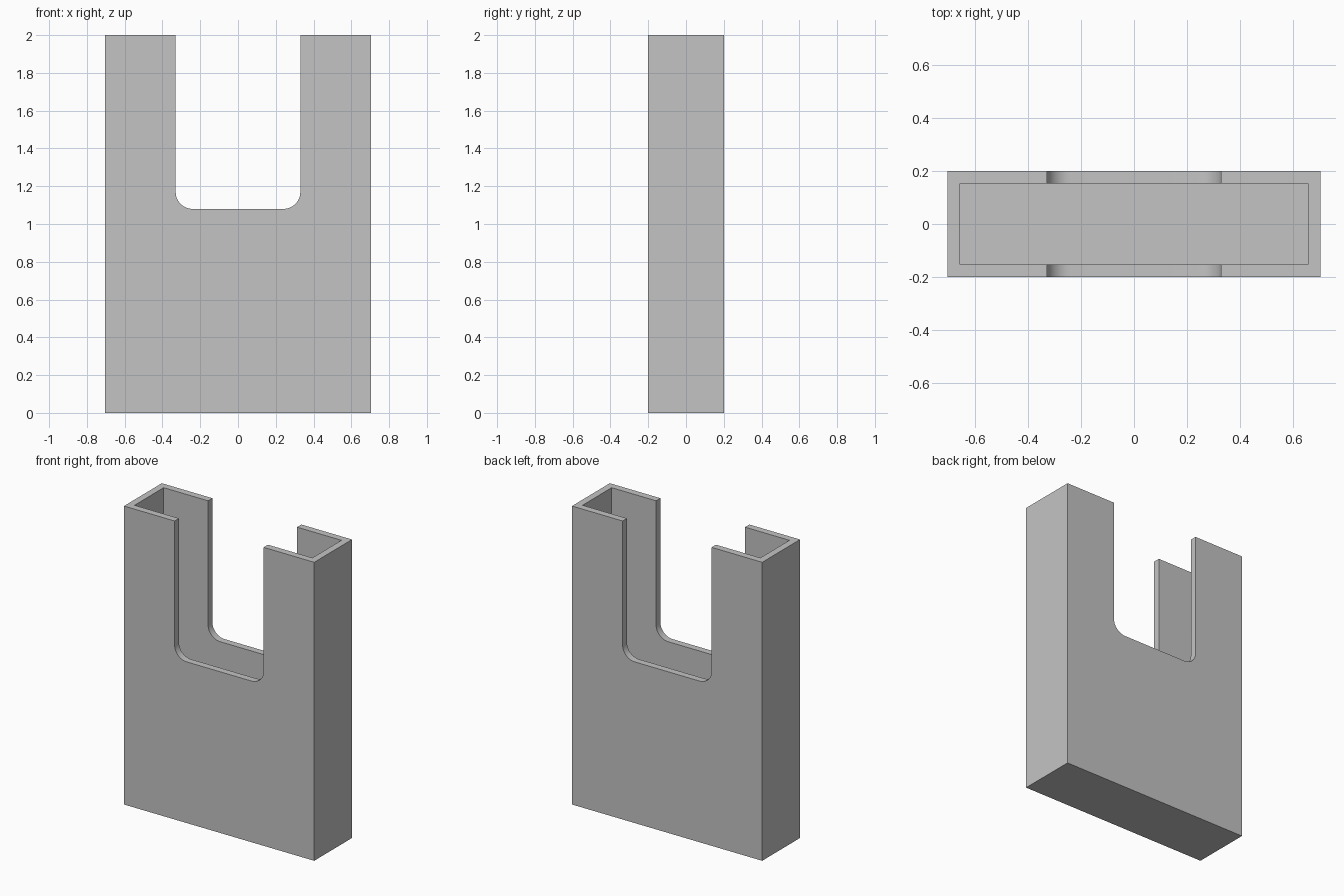
import bpy, bmesh, math

cube = bpy.data.objects.get("Cube")
if cube:
    bpy.data.objects.remove(cube, do_unlink=True)

W, D, H = 0.705, 0.2, 2.0      # half width, half depth, height
WALL = 0.046
SLOT_W, SLOT_Z, SLOT_R = 0.33, 1.08, 0.09

grey = bpy.data.materials.new("plain_grey")
grey.use_nodes = True
colour = (0.55, 0.55, 0.55, 1)
grey.diffuse_color = colour
grey.node_tree.nodes["Principled BSDF"].inputs["Base Color"].default_value = colour


def prism(name, outline, half_depth):
    """Extrude an x-z outline symmetrically along y."""
    bm = bmesh.new()
    face = bm.faces.new([bm.verts.new((x, -half_depth, z)) for x, z in outline])
    ext = bmesh.ops.extrude_face_region(bm, geom=[face])
    moved = [v for v in ext["geom"] if isinstance(v, bmesh.types.BMVert)]
    bmesh.ops.translate(bm, verts=moved, vec=(0, 2 * half_depth, 0))
    bmesh.ops.recalc_face_normals(bm, faces=bm.faces)
    mesh = bpy.data.meshes.new(name)
    bm.to_mesh(mesh)
    bm.free()
    mesh.materials.append(grey)
    obj = bpy.data.objects.new(name, mesh)
    bpy.context.collection.objects.link(obj)
    return obj


def rect(half, low, high):
    return [(-half, low), (half, low), (half, high), (-half, high)]


def corner(cx, start, steps=12):
    """Quarter circle at the bottom of the slot."""
    angles = [math.radians(start + 90 * i / steps) for i in range(steps + 1)]
    return [(cx + SLOT_R * math.cos(a), SLOT_Z + SLOT_R + SLOT_R * math.sin(a))
            for a in angles]


# Outer case, hollow cavity and rounded finger slot
case = prism("open_case", rect(W, 0, H), D)
cavity = prism("cavity_cutter", rect(W - WALL, WALL, H + 0.2), D - WALL)
inset = SLOT_W - SLOT_R
slot_outline = ([(-SLOT_W, H + 0.3)] + corner(-inset, 180)
                + corner(inset, 270) + [(SLOT_W, H + 0.3)])
slot = prism("slot_cutter", slot_outline, D + 0.1)

bpy.ops.object.select_all(action="DESELECT")
bpy.context.view_layer.objects.active = case
case.select_set(True)
for cutter in (cavity, slot):
    cutter.hide_render = True
    mod = case.modifiers.new(cutter.name, "BOOLEAN")
    mod.operation = "DIFFERENCE"
    mod.solver = "EXACT"
    mod.object = cutter
    bpy.ops.object.modifier_apply(modifier=mod.name)
for cutter in (cavity, slot):
    bpy.data.objects.remove(cutter, do_unlink=True)

# Smooth slot corners, crisp edges elsewhere
bpy.ops.object.shade_smooth_by_angle(angle=math.radians(30))
